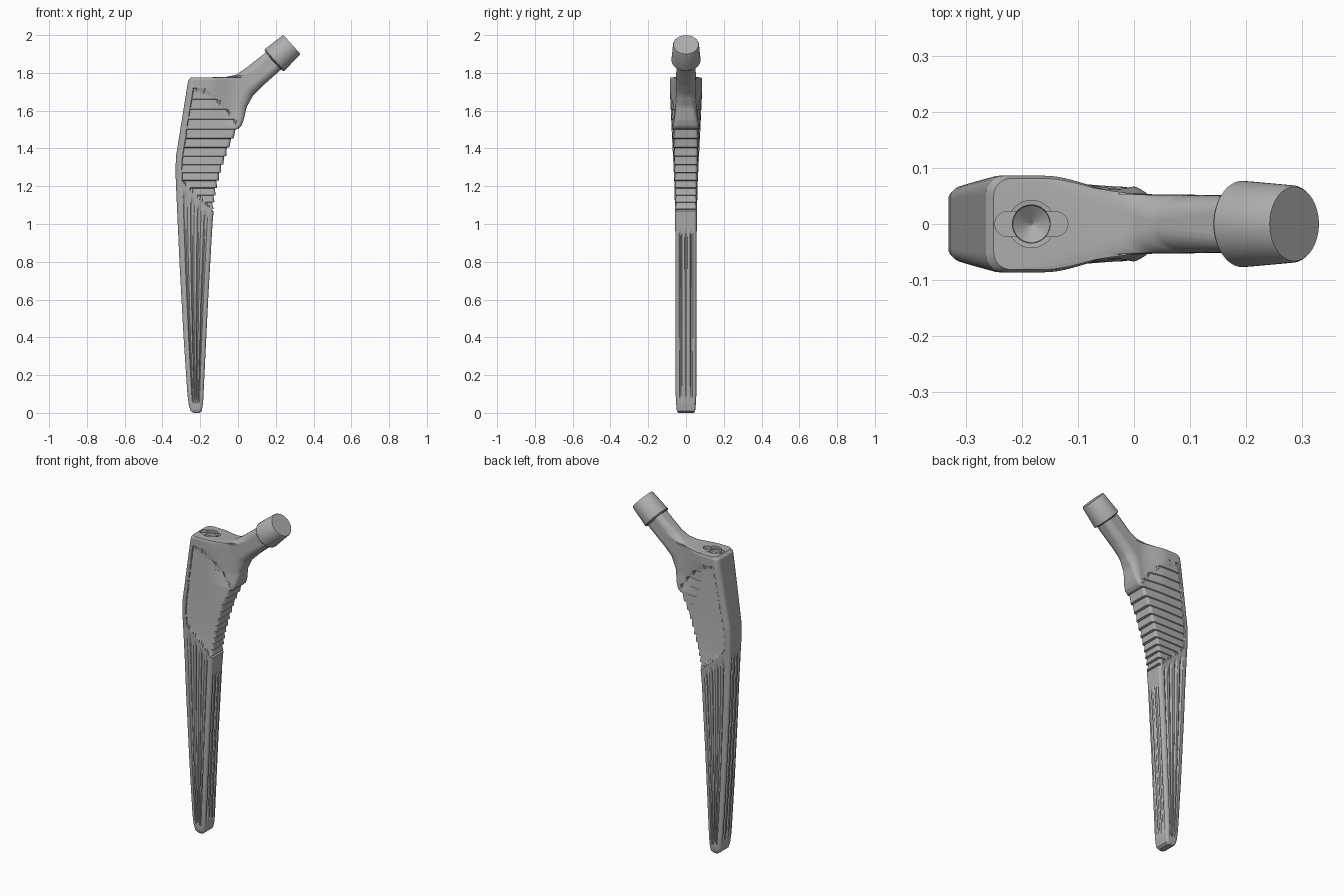
import bpy
import bmesh
from math import cos, sin, pi
from mathutils import Matrix, Vector

if "Cube" in bpy.data.objects:
    bpy.data.objects.remove(bpy.data.objects["Cube"], do_unlink=True)

metal = bpy.data.materials.new("brushed grey metal")
metal.use_nodes = True
metal.diffuse_color = (0.42, 0.42, 0.42, 1)
metal.node_tree.nodes["Principled BSDF"].inputs["Base Color"].default_value = metal.diffuse_color

# Outline curves: (height, value) pairs
LATERAL = [(0, -.235), (.01, -.25), (.04, -.26), (.1, -.268), (.4, -.288), (.8, -.31),
           (1.22, -.329), (1.29, -.331), (1.36, -.328), (1.76, -.264), (1.775, -.25),
           (1.778, -.07), (1.79, -.01), (1.82, .035), (1.93, .175)]
MEDIAL = [(0, -.205), (.01, -.192), (.05, -.185), (.6, -.158), (1, -.135), (1.1, -.126),
          (1.2, -.108), (1.3, -.08), (1.4, -.047), (1.5, 0), (1.52, .018), (1.55, .03),
          (1.62, .046), (1.68, .08), (1.735, .135), (1.815, .225), (1.86, .27), (1.93, .272)]
THICK_LATERAL = [(0, .042), (.015, .05), (.1, .055), (1, .057), (1.2, .061), (1.5, .076),
                 (1.72, .086), (1.765, .086), (1.775, .081), (1.778, .07), (1.8, .053), (1.93, .05)]
THICK_MEDIAL = [(0, .05), (1.3, .062), (1.52, .068), (1.6, .056), (1.7, .053), (1.93, .05)]
ROUND_LATERAL = [(0, .015), (.1, .02), (1, .025), (1.775, .03), (1.79, .05), (1.82, .07), (1.93, .045)]
ROUND_MEDIAL = [(0, .015), (.1, .018), (1.5, .022), (1.6, .04), (1.7, .07), (1.93, .045)]

# Heights of the downward facing ledges, getting closer further down
ledges, height, pitch = [], 1.72, .057
while height > 1.04:
    ledges.append(height)
    height -= pitch
    pitch *= .965


def clamp(v):
    return max(0.0, min(1.0, v))


def curve(table, z):
    for (z0, a), (z1, b) in zip(table, table[1:]):
        if z <= z1:
            return a + (b - a) * clamp((z - z0) / (z1 - z0))
    return table[-1][1]


def saw(z):
    for upper, lower in zip(ledges, ledges[1:]):
        if lower <= z < upper:
            return (z - lower) / (upper - lower)
    return 0.0


def zone_bottom(x):
    return 1.23 - (x + .31) * .97


def flute(wave, top, z):
    """Depth of a lengthwise groove that fades at both ends."""
    return .008 * max(0.0, cos(2 * pi * wave)) * clamp((top - z) / .03) * clamp((z - .04) / .08)


def ledge_depth(x, z, left, nx):
    """Depth below the surface inside the stepped zone."""
    arc_top = 1.72 - .2 * max(0.0, (x + .25) / .25) ** 2
    if x < left + .035 or z > arc_top or z < zone_bottom(x) + .015:
        return 0.0
    return .0015 + saw(z) * (.006 + .007 * nx)


def section(z):
    """Closed horizontal cross-section with flutes and ledges pressed in."""
    left, right = curve(LATERAL, z), curve(MEDIAL, z)
    thick_l, thick_m = curve(THICK_LATERAL, z), curve(THICK_MEDIAL, z)
    half = (right - left) / 2 * .98
    r_l, r_m = min(curve(ROUND_LATERAL, z), half), min(curve(ROUND_MEDIAL, z), half)
    f_l, f_m = min(.95, r_l / .08), min(.95, r_m / .08)
    ends, corner, side = 20, 8, 72
    path = []                       # x, y fraction, normal, groove depth
    for i in range(ends):
        f = (1 - f_m) * i / ends
        path.append((right, f, 1, 0, flute(f * 2, .97, z)))
    for i in range(corner):
        a = pi / 2 * i / corner
        path.append((right - r_m + r_m * cos(a), 1 - f_m + f_m * sin(a), cos(a), sin(a), 0))
    for i in range(side):
        s = i / side
        x = right - r_m + (left + r_l - right + r_m) * s
        path.append((x, 1, 0, 1, flute(4 * s - .5, zone_bottom(x) - .02, z)))
    for i in range(corner):
        a = pi / 2 * (1 + i / corner)
        path.append((left + r_l + r_l * cos(a), 1 - f_l + f_l * sin(a), cos(a), sin(a), 0))
    for i in range(ends + 1):
        f = (1 - f_l) * (1 - i / ends)
        path.append((left, f, -1, 0, flute(f * 2, 1.2, z)))
    upper = []
    for x, f, nx, ny, groove in path:
        t = clamp((x + .16) / .16)
        t = t * t * (3 - 2 * t)
        y = f * (thick_l + (thick_m - thick_l) * t)
        depth = groove + ledge_depth(x, z, left, nx)
        upper.append((x - nx * depth, y - ny * depth, z))
    return upper + [(x, -y, z) for x, y, z in upper[-2:0:-1]]


def make_object(name, verts, faces):
    mesh = bpy.data.meshes.new(name)
    mesh.from_pydata(verts, [], faces)
    bm = bmesh.new()
    bm.from_mesh(mesh)
    bmesh.ops.recalc_face_normals(bm, faces=bm.faces)
    bm.to_mesh(mesh)
    bm.free()
    mesh.materials.append(metal)
    obj = bpy.data.objects.new(name, mesh)
    bpy.context.collection.objects.link(obj)
    return obj


def loft(name, rings):
    """Skin equal-length closed rings and cap both ends."""
    n = len(rings[0])
    faces = [(i * n + j, i * n + (j + 1) % n, (i + 1) * n + (j + 1) % n, (i + 1) * n + j)
             for i in range(len(rings) - 1) for j in range(n)]
    faces.append(tuple(reversed(range(n))))
    faces.append(tuple(range((len(rings) - 1) * n, len(rings) * n)))
    return make_object(name, [v for ring in rings for v in ring], faces)


def lathe(name, profile, matrix, steps=64):
    turns = [2 * pi * k / steps for k in range(steps)]
    return loft(name, [[matrix @ Vector((r * cos(a), r * sin(a), d)) for a in turns]
                       for d, r in profile])


# Stem, shoulder and neck in one skin
levels = {round(i * .012, 4) for i in range(161)}
for table in (LATERAL, MEDIAL):
    levels |= {z for z, value in table}
for z in ledges:
    levels = {v for v in levels if abs(v - z) > .005} | {z, z - .003}
stem = loft("stem_and_neck", [section(z) for z in sorted(levels)])

# Threaded-tool socket and slot in the shoulder
hole_x = -.183
well = lathe("socket_cutter", [(1.72, .002), (1.745, .033), (1.762, .034), (1.763, .042), (1.8, .042)],
             Matrix.Translation((hole_x, 0, 0)))
slot_outline = []
for k in range(34):
    a = -pi / 2 + pi * (k % 17) / 16 + (pi if k > 16 else 0)
    shift = .043 if k < 17 else -.043
    slot_outline.append((hole_x + shift + .022 * cos(a), .022 * sin(a)))
slot = loft("slot_cutter", [[(x, y, z) for x, y in slot_outline] for z in (1.758, 1.8)])

bpy.context.view_layer.objects.active = stem
for cutter in (slot, well):
    cutter.hide_render = True
    cut = stem.modifiers.new("cut", "BOOLEAN")
    cut.operation = "DIFFERENCE"
    cut.solver = "EXACT"
    cut.object = cutter
    bpy.ops.object.modifier_apply(modifier=cut.name)
    bpy.data.objects.remove(cutter, do_unlink=True)

# Tapered cone on the end of the neck
axis = Vector((.747, 0, .664))
place = Matrix.Translation((.19, 0, 1.865)) @ axis.to_track_quat("Z", "Y").to_matrix().to_4x4()
taper = lathe("neck_taper", [(-.006, .05), (0, .073), (.005, .077), (.123, .069), (.128, .066)], place)

for obj in (stem, taper):
    bpy.ops.object.select_all(action="DESELECT")
    obj.select_set(True)
    bpy.context.view_layer.objects.active = obj
    bpy.ops.object.shade_smooth_by_angle(angle=pi / 6)
